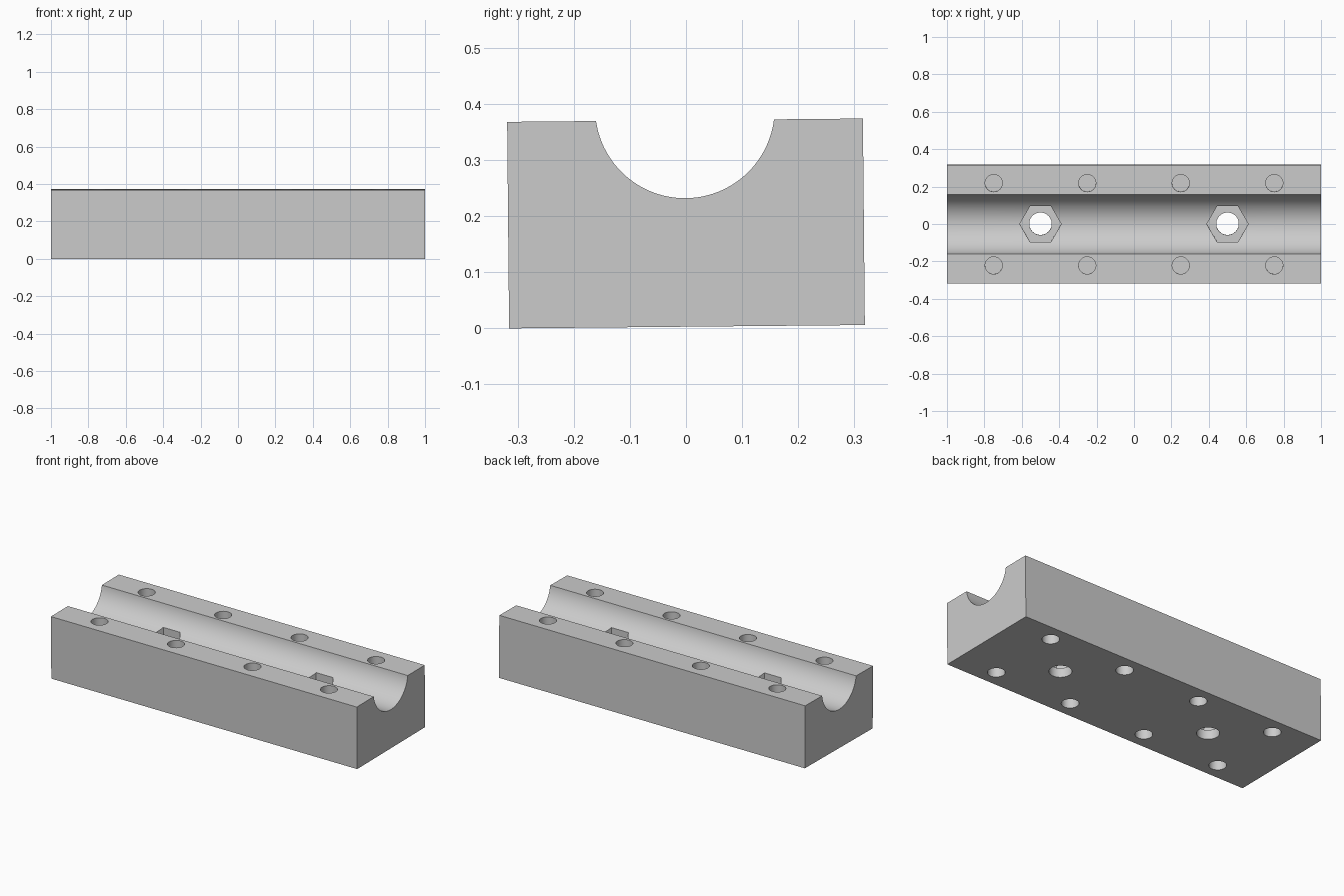
import bpy, bmesh, math

if "Cube" in bpy.data.objects:
    bpy.data.objects.remove(bpy.data.objects["Cube"])

HALF_W, HEIGHT = 0.317, 0.368
GROOVE_R, GROOVE_Z = 0.16, 0.389
TILT = math.radians(0.54)

grey = bpy.data.materials.new("plain grey")
grey.diffuse_color = (0.6, 0.6, 0.6, 1)
grey.use_nodes = True
grey.node_tree.nodes["Principled BSDF"].inputs["Base Color"].default_value = grey.diffuse_color


def block():
    # Block section with a round groove, extruded along x
    a0 = math.asin((GROOVE_Z - HEIGHT) / GROOVE_R)
    n = 48
    section = [(-HALF_W, 0), (HALF_W, 0), (HALF_W, HEIGHT)]
    for i in range(n + 1):
        a = -a0 - (math.pi - 2 * a0) * i / n
        section.append((GROOVE_R * math.cos(a), GROOVE_Z + GROOVE_R * math.sin(a)))
    section.append((-HALF_W, HEIGHT))
    bm = bmesh.new()
    face = bm.faces.new([bm.verts.new((-1, y, z)) for y, z in section])
    ext = bmesh.ops.extrude_face_region(bm, geom=[face])
    verts = [v for v in ext["geom"] if isinstance(v, bmesh.types.BMVert)]
    bmesh.ops.translate(bm, verts=verts, vec=(2, 0, 0))
    bmesh.ops.recalc_face_normals(bm, faces=bm.faces)
    mesh = bpy.data.meshes.new("clamp_block")
    bm.to_mesh(mesh)
    bm.free()
    obj = bpy.data.objects.new("clamp_block", mesh)
    bpy.context.collection.objects.link(obj)
    mesh.materials.append(grey)
    return obj


def drill(target, x, y, z0, z1, radius, sides):
    # Cut an upright prism out of the target
    bpy.ops.mesh.primitive_cylinder_add(vertices=sides, radius=radius, depth=z1 - z0,
                                        location=(x, y, (z0 + z1) / 2))
    cutter = bpy.context.object
    cutter.hide_render = True
    cutter.data.materials.append(grey)
    if sides == 6:
        cutter.rotation_euler.z = math.radians(30)  # corners along x
    mod = target.modifiers.new("drill", 'BOOLEAN')
    mod.operation, mod.solver, mod.object = 'DIFFERENCE', 'EXACT', cutter
    bpy.context.view_layer.update()
    bpy.context.view_layer.objects.active = target
    bpy.ops.object.modifier_apply(modifier=mod.name)
    bpy.data.objects.remove(cutter, do_unlink=True)


body = block()

# Hexagonal nut pockets with bolt holes through the base
for x in (-0.5, 0.5):
    drill(body, x, 0, 0.055, 0.5, 0.111, 6)
    drill(body, x, 0, -0.1, 0.15, 0.06, 48)

# Blind round holes in the rails and in the underside
for x in (-0.75, -0.25, 0.25, 0.75):
    for y in (-0.22, 0.22):
        drill(body, x, y, HEIGHT - 0.1, HEIGHT + 0.1, 0.046, 40)
        drill(body, x, y, -0.1, 0.1, 0.046, 40)

# Smooth the curved walls, keep the edges crisp
bpy.ops.object.select_all(action='DESELECT')
body.select_set(True)
bpy.context.view_layer.objects.active = body
bpy.ops.object.shade_smooth_by_angle(angle=math.radians(30))

# Slight lean of the whole block
body.rotation_euler.x = TILT
body.location = (0, HEIGHT * math.sin(TILT) / 2, HALF_W * math.sin(TILT))
